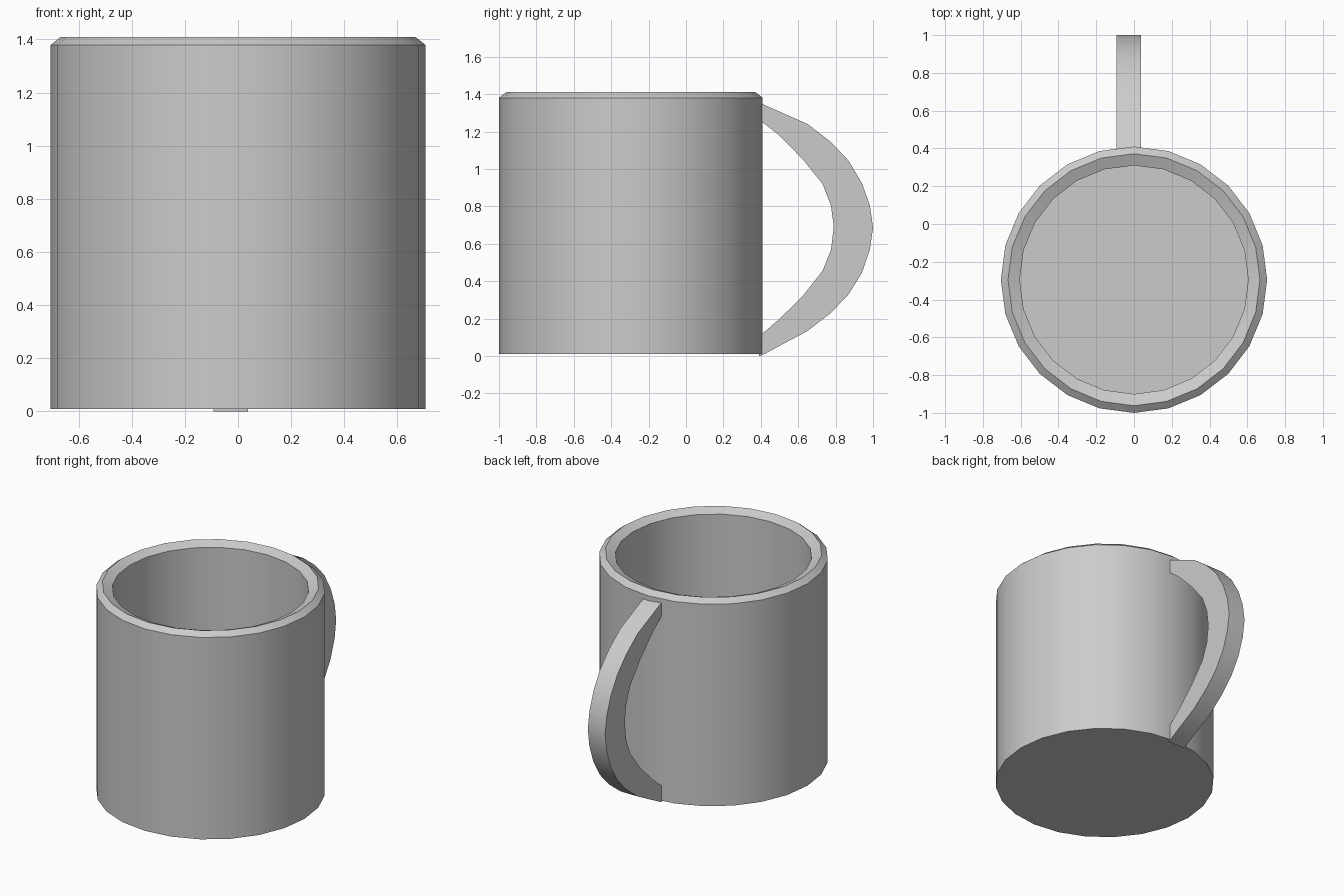
import bpy, bmesh, math

cube = bpy.data.objects.get("Cube")
if cube:
    bpy.data.objects.remove(cube, do_unlink=True)

# Single grey material
grey = bpy.data.materials.new("plain grey")
grey.use_nodes = True
COLOUR = (0.6, 0.6, 0.6, 1.0)
grey.diffuse_color = COLOUR
grey.node_tree.nodes["Principled BSDF"].inputs["Base Color"].default_value = COLOUR


def make_object(name, bm, smooth_angle):
    bmesh.ops.recalc_face_normals(bm, faces=bm.faces)
    mesh = bpy.data.meshes.new(name)
    bm.to_mesh(mesh)
    bm.free()
    mesh.materials.append(grey)
    ob = bpy.data.objects.new(name, mesh)
    bpy.context.collection.objects.link(ob)
    bpy.ops.object.select_all(action='DESELECT')
    ob.select_set(True)
    bpy.context.view_layer.objects.active = ob
    bpy.ops.object.shade_smooth_by_angle(angle=math.radians(smooth_angle))
    return ob


# Cup body: lathed profile (radius, z) with a bevelled rim and hollow inside
SIDES, CENTRE_Y = 24, -0.295
profile = [(0.705, 0.01), (0.705, 1.38), (0.667, 1.41), (0.605, 1.383), (0.605, 0.1)]
bm = bmesh.new()
rings = []
for r, z in profile:
    ring = []
    for i in range(SIDES):
        a = 2 * math.pi * i / SIDES
        ring.append(bm.verts.new((r * math.sin(a), CENTRE_Y + r * math.cos(a), z)))
    rings.append(ring)
for low, high in zip(rings, rings[1:]):
    for i in range(SIDES):
        j = (i + 1) % SIDES
        bm.faces.new((low[i], low[j], high[j], high[i]))
bm.faces.new(rings[0])    # underside
bm.faces.new(rings[-1])   # inside floor
make_object("cup_body", bm, 30)

# Handle: crescent side outline (y, z) extruded across x
outer = [(0.39, 1.355), (0.65, 1.24), (0.775, 1.144), (0.87, 1.043), (0.94, 0.925),
         (0.983, 0.805), (1.0, 0.687), (0.983, 0.567), (0.94, 0.444), (0.87, 0.33),
         (0.775, 0.23), (0.65, 0.134), (0.4, 0.0), (0.39, 0.0)]
inner = [(0.39, 0.105), (0.4, 0.112), (0.5, 0.198), (0.625, 0.322), (0.73, 0.455),
         (0.775, 0.567), (0.79, 0.69), (0.775, 0.805), (0.73, 0.92), (0.625, 1.05),
         (0.5, 1.178), (0.39, 1.265)]
LEFT, RIGHT = 0.037, -0.093
bm = bmesh.new()
side = bm.faces.new([bm.verts.new((RIGHT, y, z)) for y, z in outer + inner])
new = bmesh.ops.extrude_face_region(bm, geom=[side])["geom"]
bmesh.ops.translate(bm, vec=(LEFT - RIGHT, 0, 0),
                    verts=[v for v in new if isinstance(v, bmesh.types.BMVert)])
make_object("handle", bm, 30)
